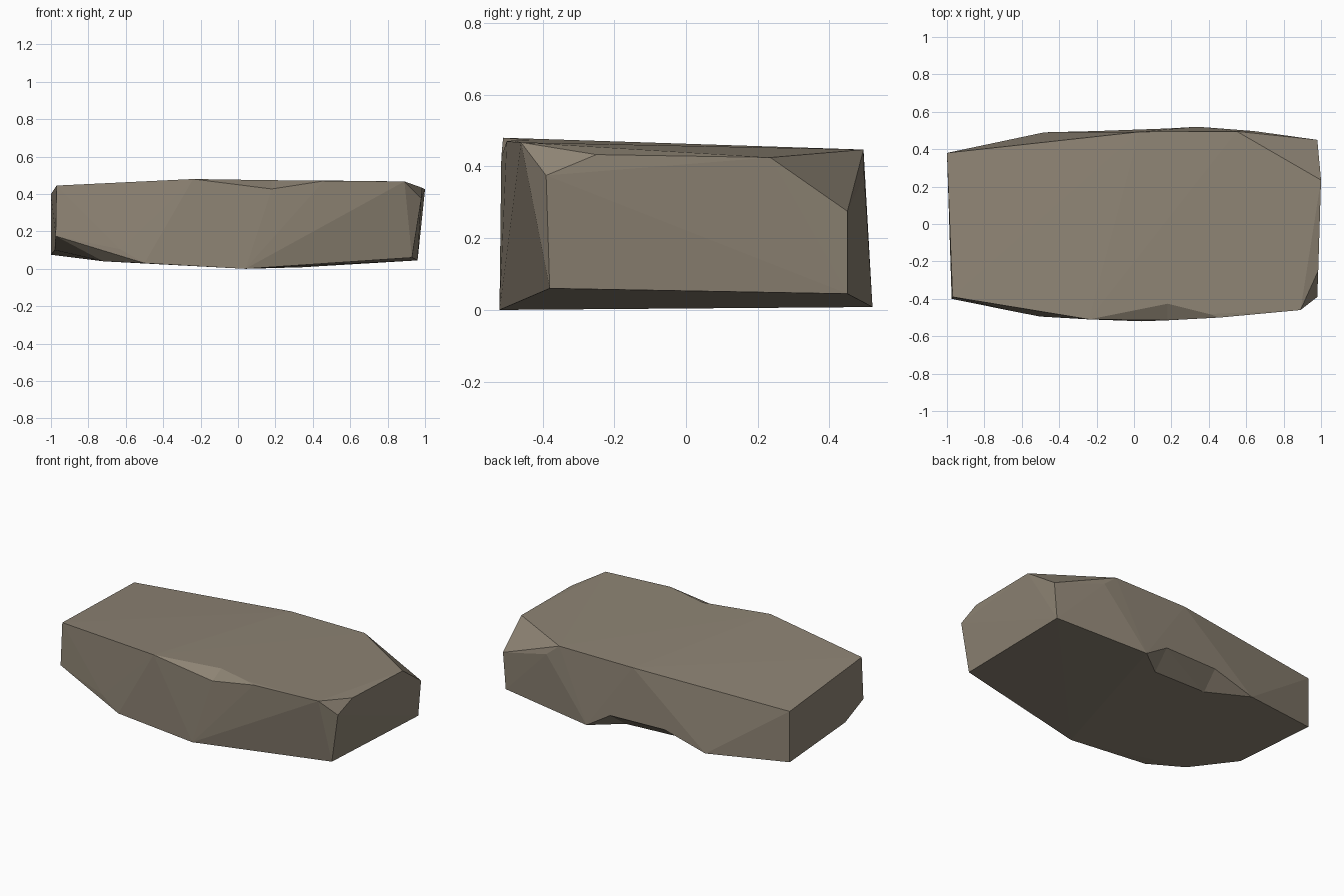
import bpy, bmesh
from mathutils import Vector

if "Cube" in bpy.data.objects:
    bpy.data.objects.remove(bpy.data.objects["Cube"])

stone = bpy.data.materials.new("warm grey stone")
stone.diffuse_color = (0.27, 0.23, 0.175, 1)
stone.use_nodes = True
stone.node_tree.nodes["Principled BSDF"].inputs["Base Color"].default_value = stone.diffuse_color


def hull(name, points):
    """Faceted convex solid around the given corner points."""
    bm = bmesh.new()
    for p in points:
        bm.verts.new(p)
    res = bmesh.ops.convex_hull(bm, input=bm.verts)
    loose = {v for v in res["geom_interior"] + res["geom_unused"]
             if isinstance(v, bmesh.types.BMVert)}
    bmesh.ops.delete(bm, geom=list(loose), context="VERTS")
    bmesh.ops.recalc_face_normals(bm, faces=bm.faces)
    mesh = bpy.data.meshes.new(name)
    bm.to_mesh(mesh)
    bm.free()
    mesh.materials.append(stone)
    obj = bpy.data.objects.new(name, mesh)
    bpy.context.collection.objects.link(obj)
    return obj


def chip(target, name, inner, rim, push):
    """Cut a broken chip: inner corners stay, rim corners also extend outward."""
    pts = [Vector(p) for p in inner + rim]
    pts += [Vector(p) + Vector(push) for p in rim]
    cutter = hull(name, pts)
    cutter.hide_render = True
    cutter.hide_viewport = True
    mod = target.modifiers.new(name, "BOOLEAN")
    mod.operation = "DIFFERENCE"
    mod.solver = "EXACT"
    mod.object = cutter


# upper edge of the slab
top = [(-0.97, -0.39, 0.445), (-0.24, -0.51, 0.48), (0.46, -0.50, 0.47),
       (0.89, -0.46, 0.467), (0.985, -0.25, 0.433), (1.0, 0.235, 0.425),
       (0.55, 0.495, 0.447), (0.03, 0.493, 0.447), (-1.0, 0.38, 0.40),
       (0.18, -0.515, 0.425)]
# bevelled corners on the sides
sides = [(0.98, -0.39, 0.375), (0.98, 0.45, 0.275), (0.64, 0.497, 0.372),
         (-0.975, -0.40, 0.175), (-0.63, -0.47, 0.105)]
# lower edge
bottom = [(-0.98, -0.21, 0.10), (-0.72, -0.386, 0.04), (-0.50, -0.495, 0.03),
          (0.04, -0.52, 0.0), (0.93, -0.38, 0.06), (0.96, 0.45, 0.045),
          (0.34, 0.52, 0.008), (-0.48, 0.49, 0.034), (-1.0, 0.38, 0.075)]
slab = hull("stone_slab", top + sides + bottom)

# shallow chip on the front upper edge
chip(slab, "front_chip_cutter",
     [(0.18, -0.41, 0.482), (0.18, -0.518, 0.425)],
     [(-0.24, -0.51, 0.48), (0.46, -0.50, 0.47)], (0, -0.03, 0.03))
# undercut on the back lower edge
chip(slab, "back_chip_cutter",
     [(0.16, 0.38, 0.01), (-0.22, 0.366, 0.02), (0.16, 0.38, -0.05), (-0.22, 0.366, -0.05),
      (0.18, 0.51, 0.108), (-0.195, 0.50, 0.115), (0.18, 0.56, 0.11), (-0.195, 0.56, 0.115)],
     [(0.34, 0.52, 0.008), (-0.48, 0.49, 0.034)], (0, 0.04, -0.04))
